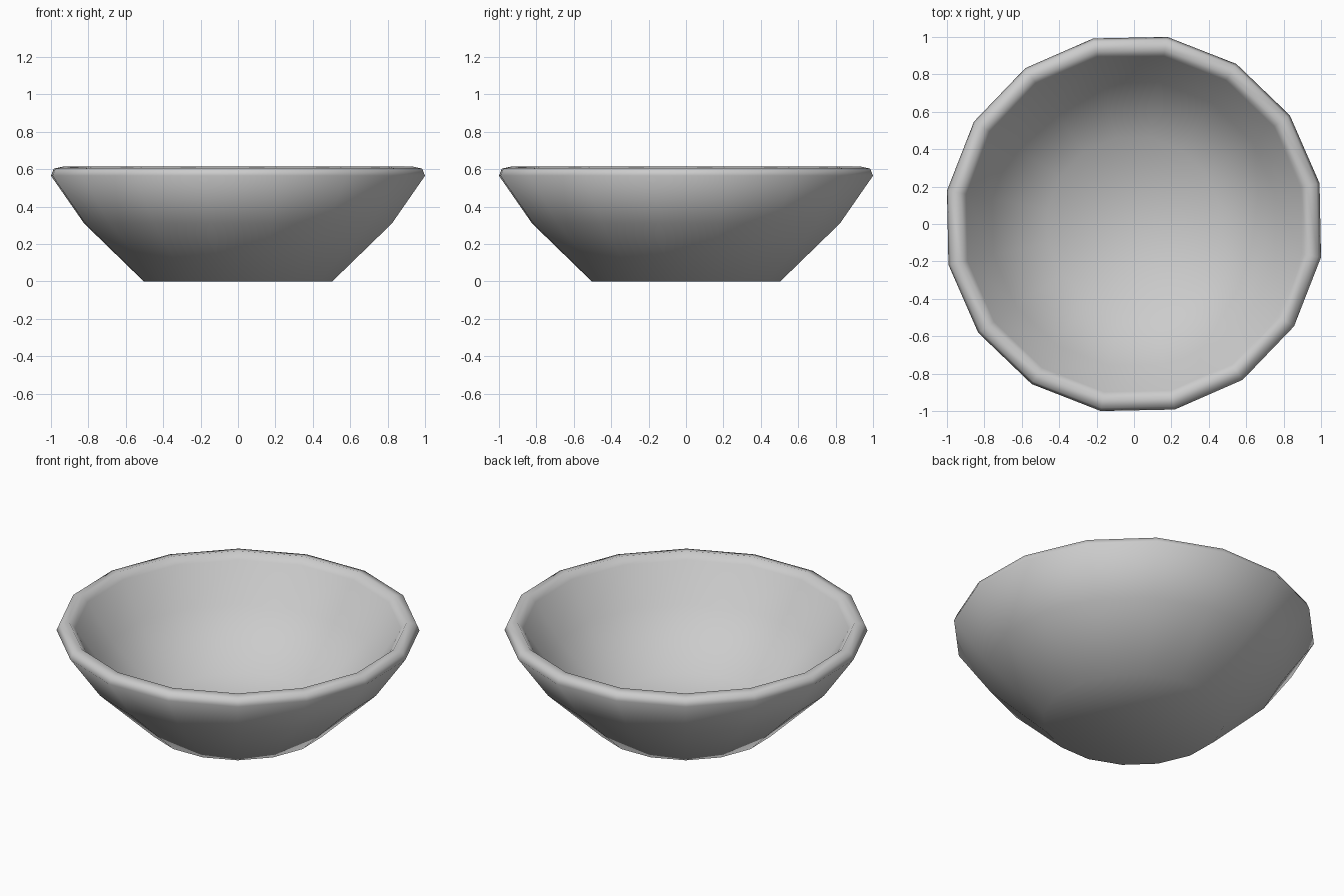
import bpy, bmesh, math

if "Cube" in bpy.data.objects:
    bpy.data.objects.remove(bpy.data.objects["Cube"])

SIDES = 16
OFFSET = math.radians(12.4)

# Bowl cross-section (radius, height): outer base -> rim -> inner floor
PROFILE = [
    (0.512, 0.0), (0.836, 0.31), (1.0157, 0.565), (1.0, 0.603), (0.945, 0.615),
    (0.912, 0.575), (0.77, 0.365), (0.47, 0.08),
]


def ring(bm, r, z):
    step = 2 * math.pi / SIDES
    return [bm.verts.new((r * math.cos(OFFSET + i * step),
                          r * math.sin(OFFSET + i * step), z)) for i in range(SIDES)]


bm = bmesh.new()
rings = [ring(bm, r, z) for r, z in PROFILE]

# Walls and rim
for a, b in zip(rings, rings[1:]):
    for i in range(SIDES):
        j = (i + 1) % SIDES
        bm.faces.new((a[i], a[j], b[j], b[i]))

# Underside and inner floor
bm.faces.new(rings[0][::-1])
bm.faces.new(rings[-1])
bmesh.ops.recalc_face_normals(bm, faces=bm.faces)

# Fully smooth shading over the low-poly shape
for f in bm.faces:
    f.smooth = True

mesh = bpy.data.meshes.new("bowl")
bm.to_mesh(mesh)
bm.free()
bowl = bpy.data.objects.new("bowl", mesh)
bpy.context.collection.objects.link(bowl)
